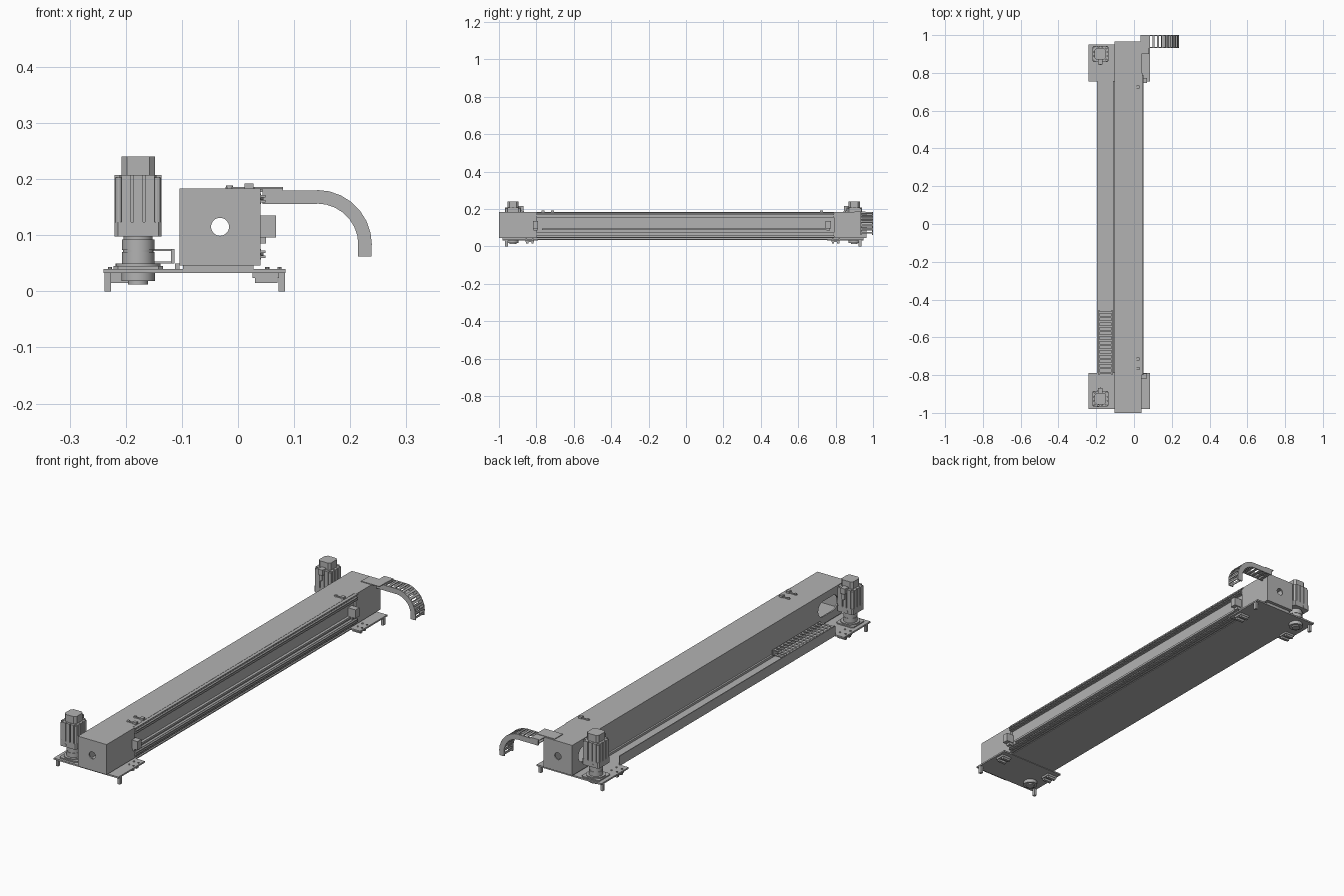
import bpy, bmesh, math
from mathutils import Vector, Matrix

if "Cube" in bpy.data.objects:
    bpy.data.objects.remove(bpy.data.objects["Cube"])

metal = bpy.data.materials.new("plain_grey_metal")
metal.use_nodes = True
GREY = (0.45, 0.45, 0.45, 1)
metal.diffuse_color = GREY
metal.node_tree.nodes["Principled BSDF"].inputs["Base Color"].default_value = GREY


def finish(name, bm, smooth=False):
    mesh = bpy.data.meshes.new(name)
    bm.normal_update()
    bm.to_mesh(mesh)
    bm.free()
    mesh.materials.append(metal)
    obj = bpy.data.objects.new(name, mesh)
    bpy.context.collection.objects.link(obj)
    if smooth:
        bpy.ops.object.select_all(action="DESELECT")
        obj.select_set(True)
        bpy.context.view_layer.objects.active = obj
        bpy.ops.object.shade_smooth_by_angle(angle=math.radians(35))
    return obj


def add_box(bm, x, y, z, tilt=None):
    """Box from (low, high) pairs; tilt is an optional placement matrix."""
    centre = Vector((sum(x) / 2, sum(y) / 2, sum(z) / 2))
    size = Matrix.Diagonal((x[1] - x[0], y[1] - y[0], z[1] - z[0], 1))
    m = Matrix.Translation(centre) @ size
    bmesh.ops.create_cube(bm, size=1, matrix=tilt @ m if tilt else m)


def boxes(name, *items):
    bm = bmesh.new()
    for item in items:
        add_box(bm, *item)
    return finish(name, bm)


def add_cyl(bm, x, y, z, r, sides=32, axis="Z", turn=0):
    """Cylinder along an axis; z is the (low, high) range on that axis."""
    mid = sum(z) / 2
    spin = Matrix.Rotation(turn, 4, "Z")
    if axis == "Y":
        m = Matrix.Translation((x, mid, y)) @ Matrix.Rotation(math.pi / 2, 4, "X")
    elif axis == "X":
        m = Matrix.Translation((mid, x, y)) @ Matrix.Rotation(math.pi / 2, 4, "Y")
    else:
        m = Matrix.Translation((x, y, mid))
    bmesh.ops.create_cone(bm, cap_ends=True, segments=sides, radius1=r, radius2=r,
                          depth=z[1] - z[0], matrix=m @ spin)


def add_chamfered(bm, cx, cy, half, cut, z):
    """Square column with chamfered corners."""
    e = half - cut
    pts = []
    for sx, sy in ((1, 1), (-1, 1), (-1, -1), (1, -1)):
        pair = [(sx * half, sy * e), (sx * e, sy * half)]
        pts += pair if sx * sy > 0 else pair[::-1]
    face = bm.faces.new([bm.verts.new((cx + px, cy + py, z[0])) for px, py in pts])
    ext = bmesh.ops.extrude_face_region(bm, geom=[face])
    top = [g for g in ext["geom"] if isinstance(g, bmesh.types.BMVert)]
    bmesh.ops.translate(bm, verts=top, vec=(0, 0, z[1] - z[0]))
    bmesh.ops.recalc_face_normals(bm, faces=bm.faces)


def carve(target, cutter):
    mod = target.modifiers.new("cut", "BOOLEAN")
    mod.operation, mod.solver, mod.object = "DIFFERENCE", "EXACT", cutter
    cutter.hide_render = True
    bpy.ops.object.select_all(action="DESELECT")
    target.select_set(True)
    bpy.context.view_layer.objects.active = target
    bpy.ops.object.modifier_apply(modifier=mod.name)
    bpy.data.objects.remove(cutter)


# Hollow main beam with recessed rail side, end holes and side slots
beam = boxes("main_beam", ((-.104, .04), (-1, .965), (.046, .183)))
carve(beam, boxes("cavity", ((-.098, .024), (-.994, .959), (.052, .177))))
carve(beam, boxes("recess", ((.03, .06), (-.8, .79), (.051, .2))))
bm = bmesh.new()
add_cyl(bm, -.032, .115, (-1.1, 1.1), .016, axis="Y")
carve(beam, finish("end_holes", bm))
for yc in (-.87, .85):
    carve(beam, boxes("slot", ((-.12, -.09), (yc - .035, yc + .035), (.08, .15))))
    for s in (-1, 1):
        bm = bmesh.new()
        add_cyl(bm, yc + s * .035, .115, (-.12, -.09), .035, axis="X")
        carve(beam, finish("slot_end", bm))

# Bottom plate, spacer and cable tray with its outer wall
boxes("bottom_plate", ((-.195, .04), (-.8, .77), (.035, .04)))
boxes("beam_spacer", ((-.098, .028), (-.98, .95), (.04, .046)))
boxes("tray_wall", ((-.197, -.193), (-.79, .757), (.035, .08)))
boxes("tray_inner_lip", ((-.112, -.104), (-.79, .757), (.04, .05)))

# Guide rails, gear rack and their bolts on the recessed side
rails = bmesh.new()
for zc in (.066, .165):
    add_box(rails, (.03, .041), (-.8, .79), (zc - .009, zc + .009))
    add_box(rails, (.041, .049), (-.8, .79), (zc - .007, zc - .002))
    add_box(rails, (.041, .049), (-.8, .79), (zc + .002, zc + .007))
    for i in range(40):
        add_cyl(rails, -.78 + i * .0395, zc, (.041, .045), .002, 8, "X")
finish("guide_rails", rails)
boxes("gear_rack", ((.03, .042), (-.77, .75), (.088, .097)))
boxes("top_side_strip", ((.03, .044), (-.8, .8), (.177, .182)))

# End stops on the rail side
for yc in (-.805, .76):
    boxes("end_stop", ((.03, .068), (yc - .014, yc + .014), (.096, .135)),
          ((.03, .05), (yc - .01, yc + .01), (.085, .096)))

# Clamps on the top face
for yc in (-.765, -.715, .725):
    bm = bmesh.new()
    add_box(bm, (-.022, .03), (yc - .004, yc + .004), (.183, .186))
    add_box(bm, (.012, .028), (yc - .008, yc + .008), (.183, .192))
    add_cyl(bm, -.015, yc, (.183, .189), .006, 12)
    finish("top_clamp", bm)


def end_station(y0, y1, my, inward):
    """Base plate, feet, slide blocks and drive motor for one end."""
    plate = boxes("end_base_plate", ((-.24, .085), (y0, y1), (.033, .04)))
    outer, inner = (y0, y1) if inward > 0 else (y1, y0)
    bm = bmesh.new()
    for x in (-.232, .078):
        fy = outer + inward * .02
        add_box(bm, (x - .006, x + .006), (fy - .007, fy + .007), (0, .033))
    finish("feet", bm)

    # Slide blocks and bolts
    bm = bmesh.new()
    for x in (-.21, .05):
        yc = inner - inward * .045
        add_box(bm, (x - .024, x + .024), (yc - .022, yc + .022), (.024, .033))
        for dy in (-.014, .014):
            add_box(bm, (x - .02, x + .02), (yc + dy - .006, yc + dy + .006), (.015, .024))
    finish("slide_blocks", bm)
    bm = bmesh.new()
    for x in (-.228, -.2, .052, .074):
        for d in (.03, .065):
            add_cyl(bm, x, inner - inward * d, (.04, .043), .004, 10)
    finish("plate_bolts", bm)

    # Gearbox and pinion
    mx = -.178
    bm = bmesh.new()
    for z, r in (((.04, .05), .04), ((.05, .07), .029), ((.07, .074), .027),
                 ((.074, .092), .029), ((.092, .1), .026), ((.018, .033), .03),
                 ((.012, .027), .018)):
        add_cyl(bm, mx, my, z, r)
    finish("gearbox", bm, True)
    bm = bmesh.new()
    add_chamfered(bm, mx, my, .044, .008, (.04, .045))
    add_chamfered(bm, mx, my, .042, .006, (.098, .124))
    add_chamfered(bm, mx, my, .034, .01, (.124, .207))
    add_chamfered(bm, mx, my, .03, .01, (.207, .24))
    # Motor side panels and corner posts
    for sx, sy in ((1, 0), (-1, 0), (0, 1), (0, -1)):
        for off in (-.021, 0, .021):
            cx, cy = mx + sx * .037 + sy * off, my + sy * .037 + sx * off
            hx, hy = (.005, .0085) if sx else (.0085, .005)
            add_box(bm, (cx - hx, cx + hx), (cy - hy, cy + hy), (.124, .207))
    for sx in (-1, 1):
        for sy in (-1, 1):
            add_cyl(bm, mx + sx * .034, my + sy * .034, (.124, .203), .006, 12)
    # Connector on the inward face
    c = sorted((my + inward * .028, my + inward * .056))
    add_box(bm, (mx - .012, mx + .012), c, (.19, .215))
    add_cyl(bm, mx, my + inward * .052, (.165, .19), .007, 16)
    # Clamp screw on the front and back of the flange
    add_cyl(bm, mx - .012, .108, (my - .0435, my + .0435), .005, 12, "Y")
    finish("drive_motor", bm)


end_station(-.98, -.79, -.925, 1)
end_station(.755, .95, .9, -1)


def add_link(bm, length, width, height, place):
    """One open chain link, lying along local x."""
    h, w = height / 2, width / 2
    for s in (-1, 1):
        y = sorted((s * w, s * (w - .006)))
        add_box(bm, (-length / 2, length / 2), y, (-h, h), place)
    for z in ((-h, -h + .003), (h - .003, h)):
        add_box(bm, (-length * .22, length * .22), (-w, w), z, place)


# Flat cable chain lying in the tray
bm = bmesh.new()
for i in range(14):
    place = Matrix.Translation((-.151, -.788 + i * .0246, .0625)) @ Matrix.Rotation(math.pi / 2, 4, "Z")
    add_link(bm, .025, .076, .025, place)
finish("tray_cable_chain", bm)

# Curved cable chain hanging from the back end
bm = bmesh.new()
for i in range(4):
    add_link(bm, .025, .068, .024, Matrix.Translation((.056 + i * .024, .966, .168)))
for i in range(7):
    a = math.radians(90 - (i + .5) * 90 / 7)
    place = Matrix.Translation((.141 + .085 * math.cos(a), .966, .083 + .085 * math.sin(a)))
    add_link(bm, .023, .068, .024, place @ Matrix.Rotation(math.pi / 2 - a, 4, "Y"))
add_link(bm, .022, .068, .024,
         Matrix.Translation((.226, .966, .073)) @ Matrix.Rotation(math.pi / 2, 4, "Y"))
finish("hanging_cable_chain", bm)
boxes("chain_bracket", ((-.012, .08), (.9, .96), (.183, .186)),
      ((.035, .08), (.932, 1), (.18, .184)))
